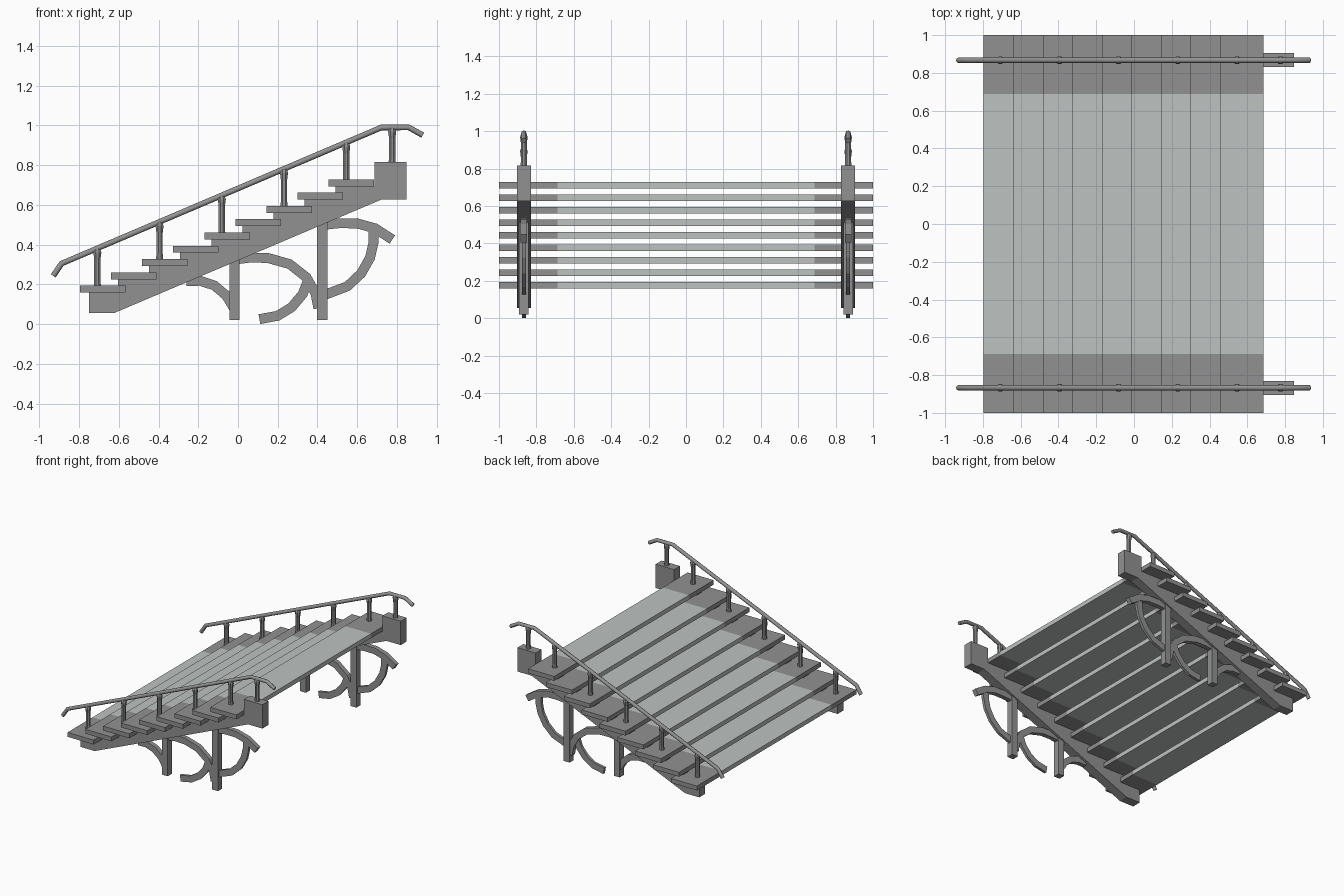
import bpy, bmesh, math
from mathutils import Vector

if "Cube" in bpy.data.objects:
    bpy.data.objects.remove(bpy.data.objects["Cube"])


def material(name, col):
    m = bpy.data.materials.new(name)
    m.diffuse_color = (*col, 1)
    m.use_nodes = True
    m.node_tree.nodes["Principled BSDF"].inputs["Base Color"].default_value = m.diffuse_color
    return m


DARK = material("dark_grey", (0.28, 0.285, 0.28))
LIGHT = material("light_grey", (0.51, 0.54, 0.53))
SIDE_Y = 0.867          # centre line of each side frame
RUN, RISE, N = 0.1566, 0.0668, 9


def finish(name, bm, mat):
    bmesh.ops.recalc_face_normals(bm, faces=bm.faces[:])
    me = bpy.data.meshes.new(name)
    bm.to_mesh(me)
    bm.free()
    me.materials.append(mat)
    ob = bpy.data.objects.new(name, me)
    bpy.context.collection.objects.link(ob)
    return ob


def prism(name, pts, y0, y1, mat=DARK):
    """Extrude an x-z outline from y0 to y1."""
    bm = bmesh.new()
    f = bm.faces.new([bm.verts.new((x, y0, z)) for x, z in pts])
    ext = bmesh.ops.extrude_face_region(bm, geom=[f])
    vs = [v for v in ext["geom"] if isinstance(v, bmesh.types.BMVert)]
    bmesh.ops.translate(bm, verts=vs, vec=(0, y1 - y0, 0))
    big = [f for f in bm.faces if len(f.verts) > 4]
    bmesh.ops.triangulate(bm, faces=big)
    return finish(name, bm, mat)


def rect(x0, x1, z0, z1):
    return [(x0, z0), (x1, z0), (x1, z1), (x0, z1)]


def band(name, path, width, depth, y):
    """Flat bar of constant width following an x-z path."""
    p = [Vector(q) for q in path]
    left, right = [], []
    for i, q in enumerate(p):
        t = (p[min(i + 1, len(p) - 1)] - p[max(i - 1, 0)]).normalized()
        n = Vector((-t.y, t.x)) * width / 2
        left.append(q + n)
        right.append(q - n)
    return prism(name, left + right[::-1], y - depth / 2, y + depth / 2)


def lathe(name, profile, x, y, sides=8):
    """Turned post from (radius, z) rings."""
    bm = bmesh.new()
    rings = [[bm.verts.new((x + r * math.cos((k + .5) * math.tau / sides),
                            y + r * math.sin((k + .5) * math.tau / sides), z))
              for k in range(sides)] for r, z in profile]
    for a, b in zip(rings, rings[1:]):
        for k in range(sides):
            j = (k + 1) % sides
            bm.faces.new((a[k], a[j], b[j], b[k]))
    bm.faces.new(rings[0])
    bm.faces.new(rings[-1])
    return finish(name, bm, DARK)


# Treads: pale middle with darker ends
for i in range(N):
    x, z = -0.796 + RUN * i, 0.159 + RISE * i
    outline = rect(x, x + 0.229, z, z + 0.035)
    prism(f"tread_middle_{i + 1}", outline, -0.688, 0.688, LIGHT)
    prism(f"tread_end_front_{i + 1}", outline, -1, -0.688)
    prism(f"tread_end_back_{i + 1}", outline, 0.688, 1)

# Saw-tooth stringer outline
stringer = [(0.847, 0.816), (0.847, 0.627), (0.722, 0.627),
            (-0.625, 0.055), (-0.75, 0.055)]
for i in range(N):
    z = 0.159 + RISE * i
    x0 = -0.75 if i == 0 else -0.761 + RUN * i
    x1 = 0.686 if i == N - 1 else -0.761 + RUN * (i + 1)
    stringer += [(x0, z), (x1, z)]
stringer.append((0.686, 0.816))

# Scroll bars: path, depth in y
scrolls = [
    ([(0.43, 0.50), (0.51, 0.508), (0.60, 0.507), (0.69, 0.482), (0.777, 0.426)], 0.036),
    ([(0.683, 0.475), (0.682, 0.41), (0.665, 0.335), (0.62, 0.255), (0.55, 0.19), (0.43, 0.145)], 0.022),
    ([(-0.02, 0.325), (0.06, 0.335), (0.15, 0.333), (0.26, 0.302), (0.345, 0.235),
      (0.39, 0.155), (0.405, 0.08)], 0.036),
    ([(0.355, 0.225), (0.325, 0.15), (0.27, 0.085), (0.20, 0.042), (0.108, 0.025)], 0.022),
    ([(-0.26, 0.217), (-0.19, 0.218), (-0.12, 0.195), (-0.06, 0.145), (-0.02, 0.08)], 0.036),
]

rail_path = [(-0.93, 0.243), (-0.888, 0.305), (0.722, 0.99), (0.86, 0.99), (0.93, 0.951)]


def rail_z(x):
    return min(0.99, 0.305 + (x + 0.888) * 0.685 / 1.61)


for side, s in (("front", -1), ("back", 1)):
    y = s * SIDE_Y
    prism(f"stringer_{side}", stringer, y - 0.037, y + 0.037)
    # Square legs
    for k, (x0, x1, top) in enumerate([(-0.043, 0.008, 0.33), (0.397, 0.45, 0.53)]):
        prism(f"leg_{side}_{k + 1}", rect(x0, x1, 0.02, top), y - 0.026, y + 0.026)
    # Scroll brackets
    for k, (path, depth) in enumerate(scrolls):
        band(f"scroll_{side}_{k + 1}", path, 0.05, depth, y)
    # Balusters on every second tread and on the end block
    bases = [(-0.708 + 2 * RUN * k, 0.194 + 2 * RISE * k) for k in range(5)]
    for k, (x, z) in enumerate(bases + [(0.776, 0.816)]):
        top = rail_z(x)
        lathe(f"baluster_{side}_{k + 1}",
              [(0.019, z), (0.017, z + 0.03), (0.017, top - 0.055),
               (0.022, top - 0.02), (0.014, top)], x, y)
    # Handrail
    cu = bpy.data.curves.new(f"handrail_{side}", "CURVE")
    cu.dimensions = "3D"
    cu.bevel_depth = 0.0145
    cu.bevel_resolution = 2
    cu.use_fill_caps = True
    sp = cu.splines.new("POLY")
    sp.points.add(len(rail_path) - 1)
    for pt, (x, z) in zip(sp.points, rail_path):
        pt.co = (x, y, z, 1)
    cu.materials.append(DARK)
    bpy.context.collection.objects.link(bpy.data.objects.new(f"handrail_{side}", cu))
